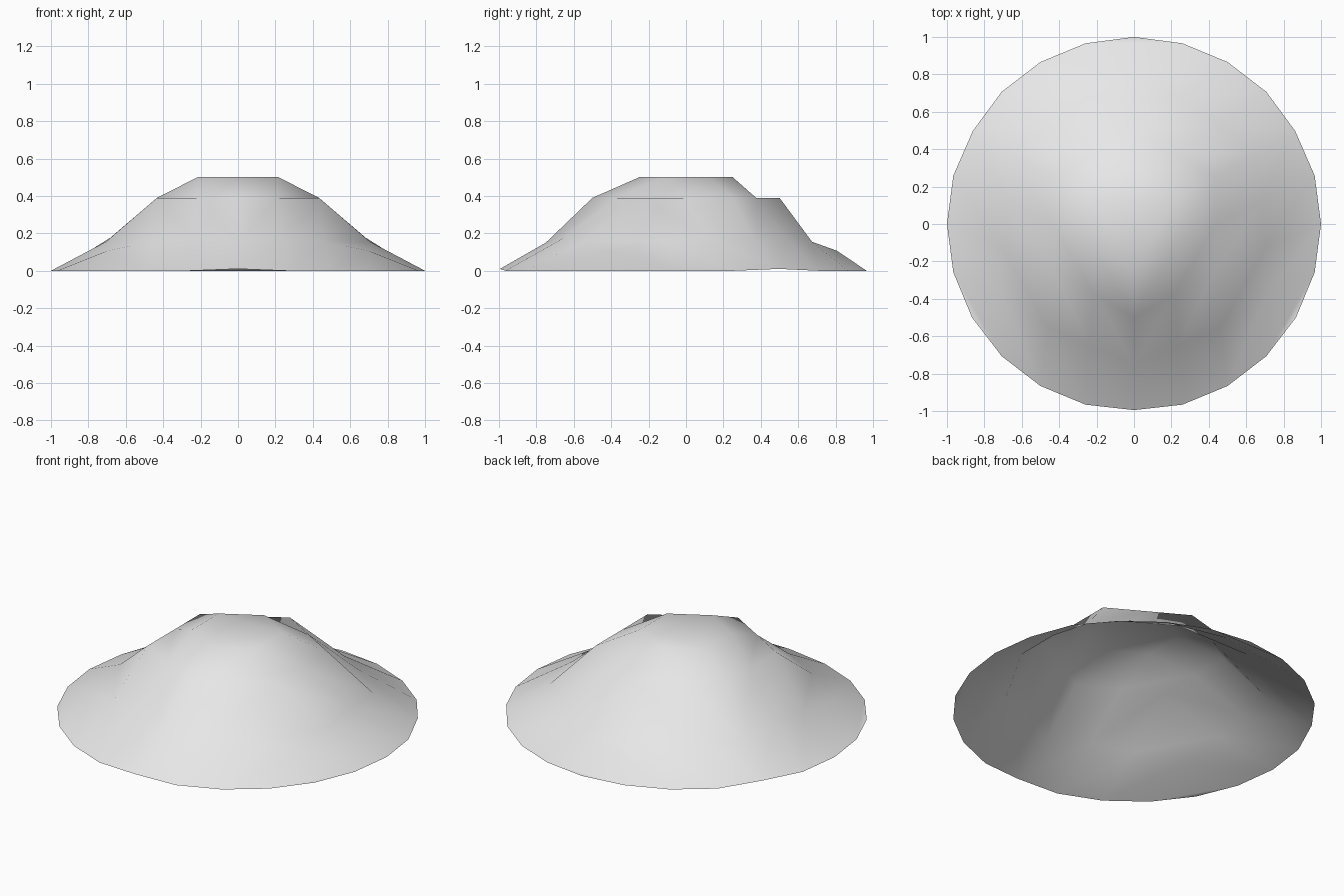
import bpy
import bmesh
from math import radians, cos, sin

cube = bpy.data.objects.get("Cube")
if cube:
    bpy.data.objects.remove(cube, do_unlink=True)

# Per ring: (radius, height) from a spur line to the middle of the sector
RINGS = [
    [(0, 0.5)],
    [(0.25, 0.5)] * 2,
    [(0.5, 0.39), (0.433, 0.39), (0.5, 0.39)],
    [(0.75, 0.15), (0.694, 0.176), (0.717, 0.155), (0.807, 0.107)],
    [(0.995, 0.01)] + [(1.0, 0.0)] * 4,
]
N = len(RINGS) - 1


def grid_point(i, j, middle):
    """Point of a four-by-four sector grid whose far corner lies at angle middle."""
    ring, step = max(i, j), min(i, j)
    radius, height = RINGS[ring][step]
    swing = 60 * (1 - step / ring) if ring else 0
    angle = radians(middle + (swing if j > i else -swing))
    return radius * cos(angle), radius * sin(angle), height


# Mound: three sector grids that meet at the flat summit
bm = bmesh.new()
for middle in (90, 210, 330):
    v = [[bm.verts.new(grid_point(i, j, middle)) for j in range(N + 1)]
         for i in range(N + 1)]
    for i in range(N):
        for j in range(N):
            a, b, c, d = v[i][j], v[i + 1][j], v[i + 1][j + 1], v[i][j + 1]
            bm.faces.new((a, b, d))
            bm.faces.new((b, c, d))
bmesh.ops.remove_doubles(bm, verts=bm.verts, dist=0.001)
for face in bm.faces:
    face.normal_update()
    if face.normal.z < 0:
        face.normal_flip()
    face.smooth = True

mesh = bpy.data.meshes.new("mound")
bm.to_mesh(mesh)
bm.free()
mound = bpy.data.objects.new("mound", mesh)
bpy.context.collection.objects.link(mound)

# Pale grey surface
grey = bpy.data.materials.new("pale grey")
grey.use_nodes = True
colour = (0.8, 0.8, 0.8, 1)
grey.diffuse_color = colour
grey.node_tree.nodes["Principled BSDF"].inputs["Base Color"].default_value = colour
mesh.materials.append(grey)
